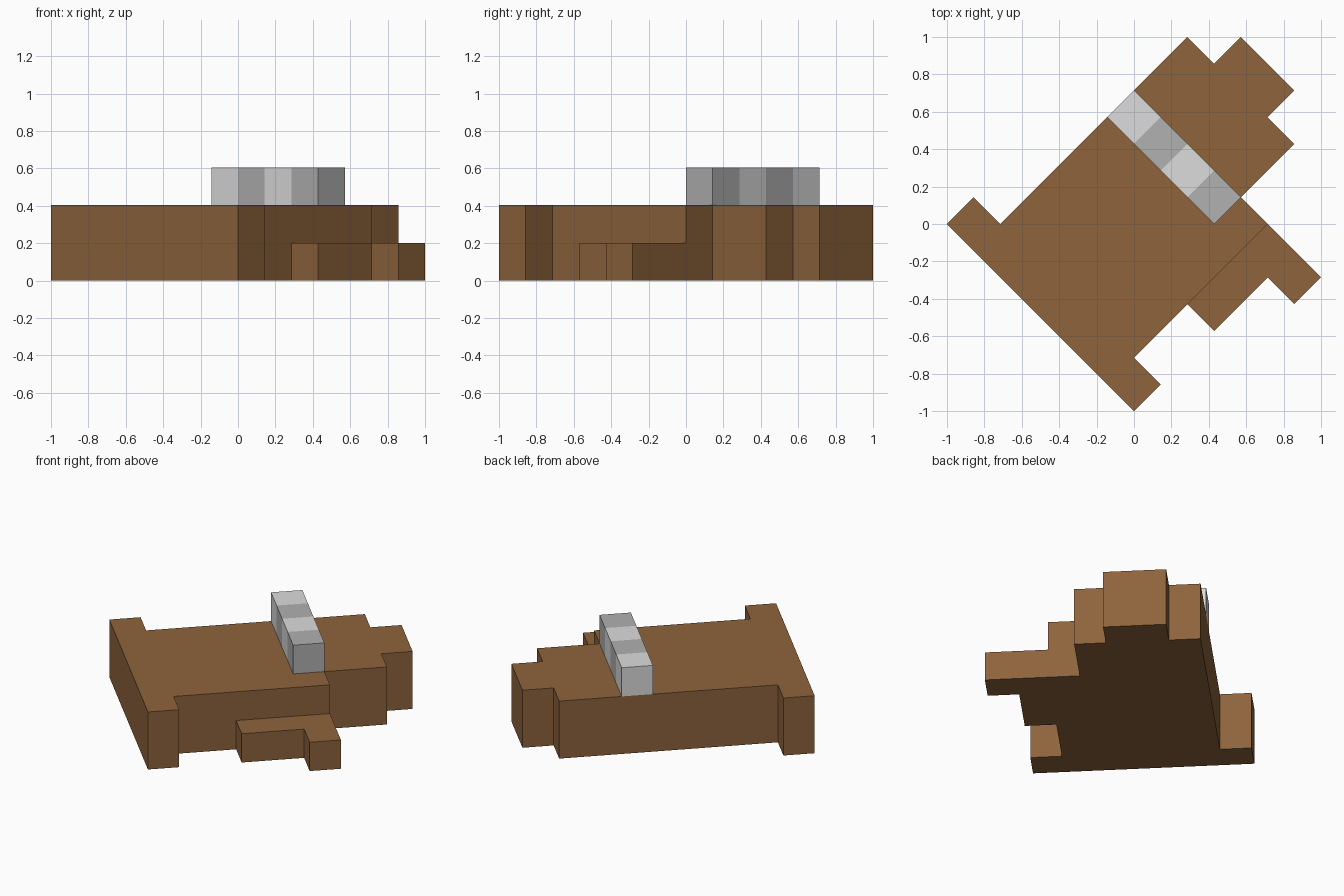
import bpy
import bmesh
from math import radians
from mathutils import Matrix

if "Cube" in bpy.data.objects:
    bpy.data.objects.remove(bpy.data.objects["Cube"], do_unlink=True)

CELL = 2 ** 0.5 / 7          # side of one grid cell
TURN = Matrix.Rotation(radians(45), 4, "Z")


def material(name, colour):
    mat = bpy.data.materials.new(name)
    mat.use_nodes = True
    mat.diffuse_color = colour
    mat.node_tree.nodes["Principled BSDF"].inputs["Base Color"].default_value = colour
    return mat


def slab(name, outline, bottom, top, mat):
    """Extrude an outline given in cells, then turn it onto the diagonal."""
    bm = bmesh.new()
    face = bm.faces.new([bm.verts.new((u * CELL, v * CELL, bottom * CELL)) for u, v in outline])
    side = bmesh.ops.extrude_face_region(bm, geom=[face])
    verts = [g for g in side["geom"] if isinstance(g, bmesh.types.BMVert)]
    bmesh.ops.translate(bm, verts=verts, vec=(0, 0, (top - bottom) * CELL))
    bmesh.ops.transform(bm, matrix=TURN, verts=bm.verts)
    bmesh.ops.recalc_face_normals(bm, faces=bm.faces)
    mesh = bpy.data.meshes.new(name)
    bm.to_mesh(mesh)
    bm.free()
    mesh.materials.append(mat)
    obj = bpy.data.objects.new(name, mesh)
    bpy.context.collection.objects.link(obj)
    return obj


brown = material("brown", (0.27, 0.127, 0.045, 1))
light_grey = material("light grey", (0.72, 0.72, 0.72, 1))
mid_grey = material("mid grey", (0.44, 0.44, 0.44, 1))

# Main body: wide end bar, long middle and stepped nose
body = [(-3.5, 3.5), (-3.5, -3.5), (-2.5, -3.5), (-2.5, -2.5), (2.5, -2.5),
        (2.5, -1.5), (4.5, -1.5), (4.5, -0.5), (5.5, -0.5), (5.5, 1.5),
        (4.5, 1.5), (4.5, 2.5), (-2.5, 2.5), (-2.5, 3.5)]
slab("body", body, 0, 2, brown)

# Low stepped ledge on one side
ledge = [(-0.5, -2.5), (-0.5, -3.5), (1.5, -3.5), (1.5, -4.5), (2.5, -4.5), (2.5, -2.5)]
slab("side_ledge", ledge, 0, 1, brown)

# Raised band of alternating grey blocks
for i in range(4):
    v = 2.5 - i
    square = [(1.5, v - 1), (2.5, v - 1), (2.5, v), (1.5, v)]
    slab(f"band_block_{i + 1}", square, 2, 3, mid_grey if i % 2 else light_grey)
